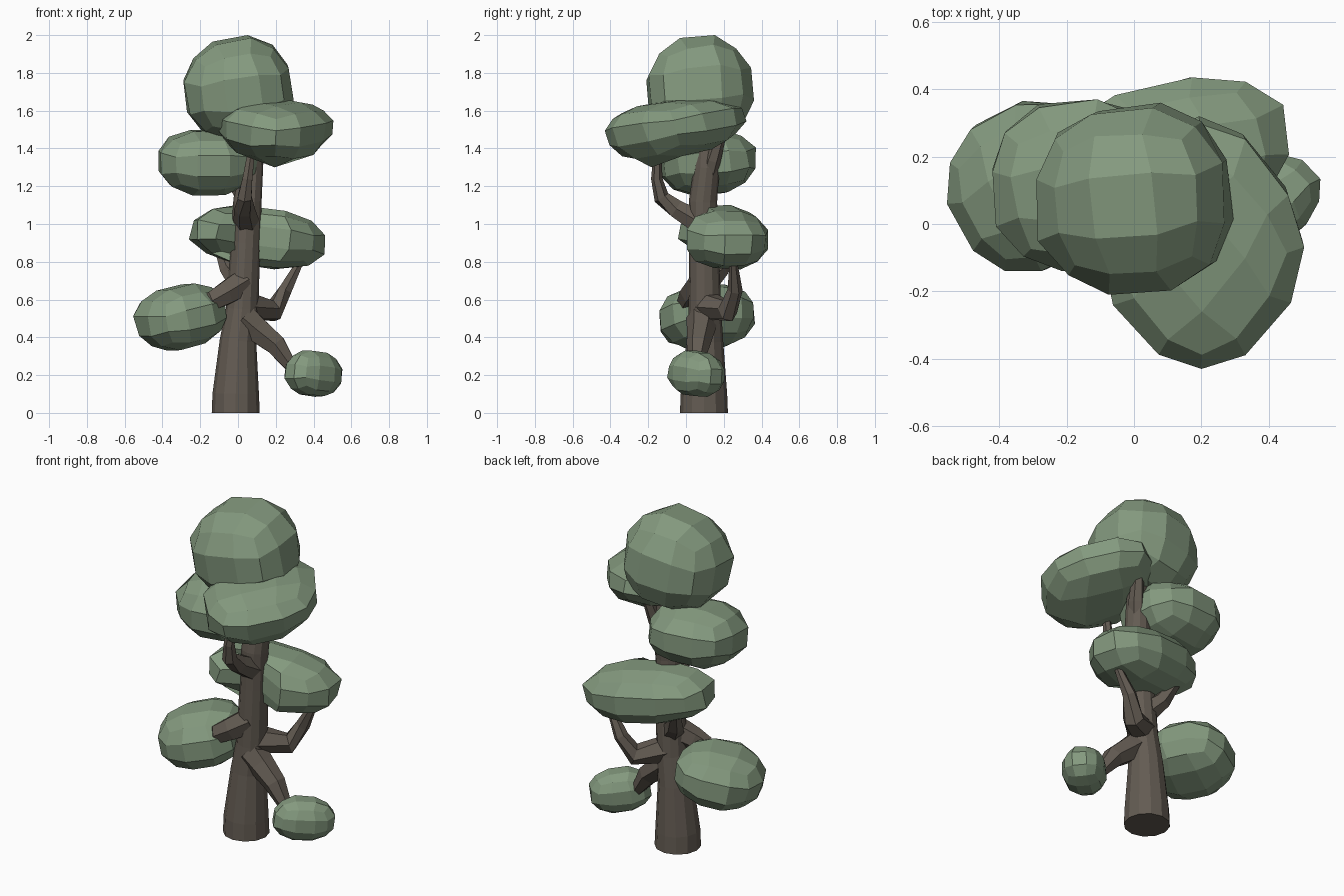
import bpy, bmesh, random
from math import cos, sin, pi, radians
from mathutils import Vector, Euler

if "Cube" in bpy.data.objects:
    bpy.data.objects.remove(bpy.data.objects["Cube"])

random.seed(4)


def material(name, rgb):
    m = bpy.data.materials.new(name)
    m.diffuse_color = (*rgb, 1)
    m.use_nodes = True
    m.node_tree.nodes["Principled BSDF"].inputs["Base Color"].default_value = m.diffuse_color
    return m


BARK = material("bark", (0.125, 0.105, 0.085))
LEAF = material("leaf", (0.23, 0.32, 0.21))


def add_object(name, bm, mat):
    bmesh.ops.recalc_face_normals(bm, faces=bm.faces)
    me = bpy.data.meshes.new(name)
    bm.to_mesh(me)
    bm.free()
    me.materials.append(mat)
    ob = bpy.data.objects.new(name, me)
    bpy.context.collection.objects.link(ob)
    return ob


def limb(name, path, sides=6):
    """Tapered flat-sided tube through (x, y, z, radius) points."""
    bm = bmesh.new()
    pts = [Vector(p[:3]) for p in path]
    rings = []
    for i, p in enumerate(pts):
        t = (pts[min(i + 1, len(pts) - 1)] - pts[max(i - 1, 0)]).normalized()
        if p.z == 0:
            t = Vector((0, 0, 1))
        side = Vector((0, 1, 0)) if abs(t.y) < 0.8 else Vector((1, 0, 0))
        u = (side - t * side.dot(t)).normalized()
        v = t.cross(u)
        # keep the ring lined up with the previous one
        start = 0
        if rings:
            first = rings[-1][0].co - pts[i - 1]
            start = max((2 * pi * k / sides for k in range(sides)),
                        key=lambda a: first.dot(u * cos(a) + v * sin(a)))
        rings.append([bm.verts.new(p + path[i][3] * (u * cos(a) + v * sin(a)))
                      for a in (start + 2 * pi * k / sides for k in range(sides))])
    for a, b in zip(rings, rings[1:]):
        for k in range(sides):
            n = (k + 1) % sides
            bm.faces.new((a[k], a[n], b[n], b[k]))
    bm.faces.new(rings[0])
    bm.faces.new(rings[-1])
    return add_object(name, bm, BARK)


def foliage(name, lo, hi, radii, tilt, bias=1.0, dent=None):
    """Faceted rounded-cube clump, tilted, then fitted to the box lo..hi.
    A bias below 1 lifts the widest level, above 1 lowers it."""
    bm = bmesh.new()
    bmesh.ops.create_cube(bm, size=2)
    bmesh.ops.subdivide_edges(bm, edges=bm.edges[:], cuts=2, use_grid_fill=True)
    rot = Euler([radians(a) for a in tilt]).to_matrix()
    for v in bm.verts:
        d = v.co.normalized() * random.uniform(0.97, 1.03)
        v.co = rot @ Vector([d[i] * radii[i] for i in range(3)])
    for i in range(3):
        c = [v.co[i] for v in bm.verts]
        a, b = min(c), max(c)
        for v in bm.verts:
            f = min(max((v.co[i] - a) / (b - a), 0), 1)
            v.co[i] = lo[i] + (f ** bias if i == 2 else f) * (hi[i] - lo[i])
    # hollow on the front where the trunk passes
    if dent:
        x0, x1, y = dent
        for v in bm.verts:
            if x0 < v.co.x < x1:
                v.co.y = max(v.co.y, y)
    return add_object(name, bm, LEAF)


# Trunk and its upper fork
limb("trunk", [(-.012, .095, 0, .127), (-.012, .095, .1, .123), (0, .1, .38, .097),
               (.022, .1, .55, .086), (.04, .095, .9, .078), (.05, .09, 1.12, .075),
               (.065, .11, 1.3, .068), (.07, .11, 1.55, .045)], 12)
limb("fork_right", [(.06, .1, 1.2, .05), (.1, .14, 1.34, .045), (.13, .19, 1.5, .03)])
limb("fork_left", [(.05, .09, 1.12, .05), (-.03, .12, 1.22, .035), (-.12, .13, 1.3, .025)])

# Branches
limb("low_right_branch", [(.03, .085, .5, .085), (.1, .08, .44, .075),
                          (.2, .065, .36, .062), (.3, .05, .22, .03)])
limb("back_right_branch", [(.04, .11, .57, .08), (.19, .22, .54, .06),
                           (.25, .26, .65, .04), (.34, .25, .82, .018)])
limb("left_branch", [(.03, .085, .69, .08), (-.07, .03, .63, .068),
                     (-.125, .01, .6, .058), (-.2, .06, .55, .04)])
limb("back_left_branch", [(.02, .1, .68, .07), (-.05, .18, .76, .05), (-.1, .25, .88, .03)])
limb("front_branch", [(.045, .07, 1.01, .07), (.035, -.05, 1.08, .055),
                      (.035, -.13, 1.14, .042), (.05, -.155, 1.24, .03),
                      (.07, -.15, 1.38, .022)])

# Foliage clumps, top to bottom
foliage("crown_foliage", (-.29, -.21, 1.45), (.295, .36, 2.0), (.29, .29, .27), (4, -8, 5), 1.08)
foliage("front_foliage", (-.1, -.43, 1.3), (.505, .32, 1.67), (.34, .34, .19), (10, -8, 45), .78)
foliage("upper_left_foliage", (-.42, -.14, 1.15), (.11, .37, 1.5), (.27, .25, .18), (5, 0, 8))
foliage("back_foliage", (-.26, -.05, .76), (.46, .435, 1.1), (.37, .23, .15), (0, 6, 14),
        dent=(-.09, .14, .1))
foliage("low_left_foliage", (-.555, -.14, .33), (-.06, .365, .685), (.26, .25, .18), (0, -12, 28))
foliage("low_right_foliage", (.245, -.1, .085), (.553, .205, .33), (.17, .12, .12), (0, 5, 40))
